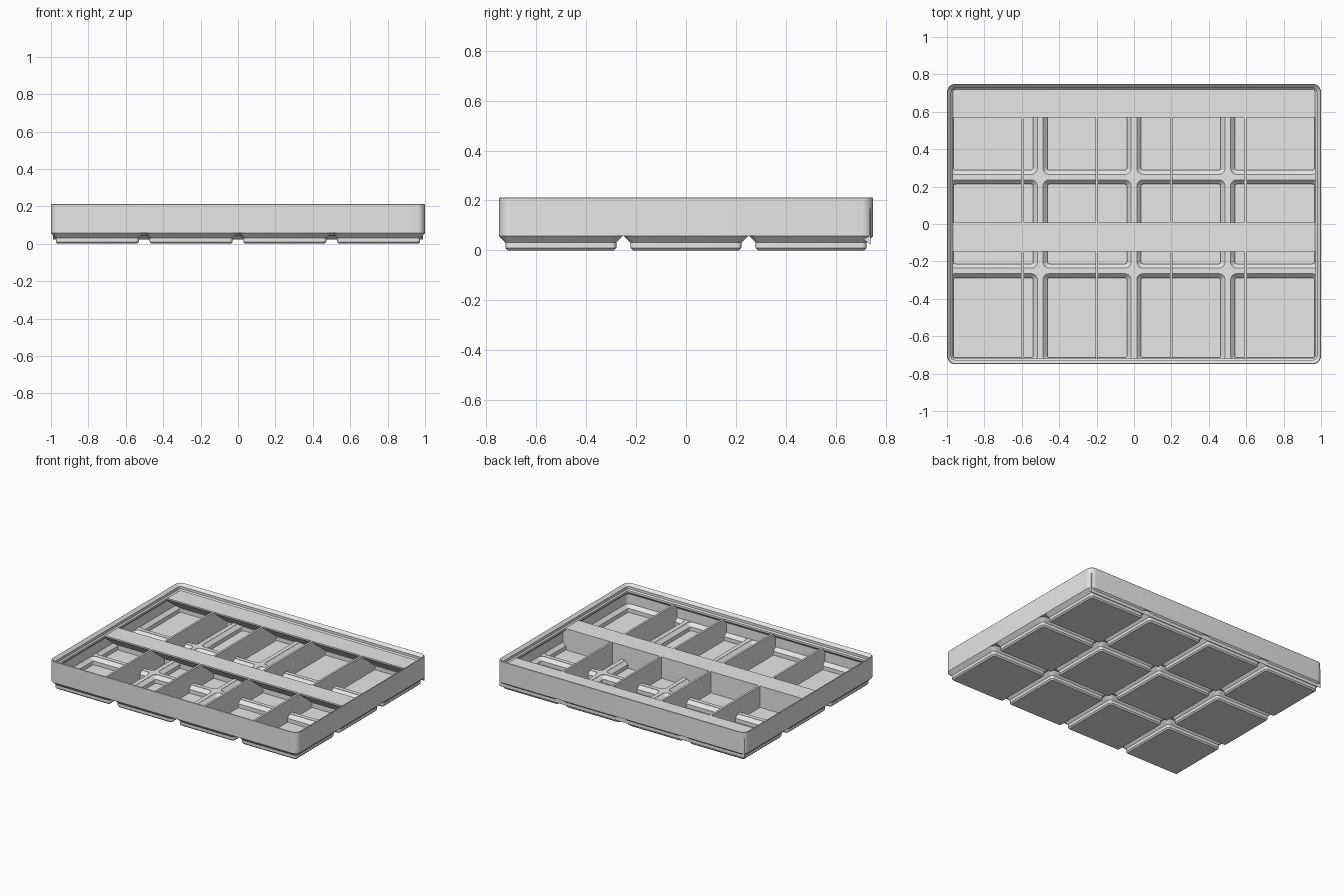
import bpy
import bmesh
import math
from mathutils import Matrix

if "Cube" in bpy.data.objects:
    bpy.data.objects.remove(bpy.data.objects["Cube"])

S = 2 / 167.5                # the tray is laid out in millimetres
PITCH = 42
HALF_X, HALF_Y = 83.75, 62.75
FOOT_X = [(i - 1.5) * PITCH for i in range(4)]
FOOT_Y = [(j - 1) * PITCH for j in range(3)]
SEAT, PLATE_TOP, RIM = 4.75, 5.4, 14.0

grey = bpy.data.materials.new("light_grey")
grey.use_nodes = True
grey.diffuse_color = (0.8, 0.8, 0.8, 1)
grey.node_tree.nodes["Principled BSDF"].inputs["Base Color"].default_value = (0.8, 0.8, 0.8, 1)


def finish(name, bm):
    bmesh.ops.recalc_face_normals(bm, faces=bm.faces)
    bmesh.ops.scale(bm, vec=(S, S, S), verts=bm.verts)
    mesh = bpy.data.meshes.new(name)
    bm.to_mesh(mesh)
    bm.free()
    mesh.materials.append(grey)
    ob = bpy.data.objects.new(name, mesh)
    bpy.context.collection.objects.link(ob)
    return ob


def rounded_loop(bm, hx, hy, r, z, cx=0, cy=0, steps=8):
    verts = []
    for k, (sx, sy) in enumerate([(1, 1), (-1, 1), (-1, -1), (1, -1)]):
        for i in range(steps + 1):
            a = math.pi / 2 * (k + i / steps)
            verts.append(bm.verts.new((cx + sx * (hx - r) + r * math.cos(a),
                                       cy + sy * (hy - r) + r * math.sin(a), z)))
    return verts


def loft(bm, loops, closed=False):
    pairs = list(zip(loops, loops[1:]))
    if closed:
        pairs.append((loops[-1], loops[0]))
    else:
        bm.faces.new(loops[0])
        bm.faces.new(loops[-1])
    for a, b in pairs:
        n = len(a)
        for i in range(n):
            j = (i + 1) % n
            bm.faces.new((a[i], a[j], b[j], b[i]))


def extrude_profile(name, points, length, along="x", offset=0):
    """Extrude an upright (horizontal, z) profile, centred on offset."""
    bm = bmesh.new()
    face = bm.faces.new([bm.verts.new((-length / 2, h, z)) for h, z in points])
    new = bmesh.ops.extrude_face_region(bm, geom=[face])["geom"]
    bmesh.ops.translate(bm, vec=(length, 0, 0),
                        verts=[v for v in new if isinstance(v, bmesh.types.BMVert)])
    bmesh.ops.translate(bm, vec=(offset, 0, 0), verts=bm.verts)
    if along == "y":
        bmesh.ops.rotate(bm, matrix=Matrix.Rotation(math.pi / 2, 3, "Z"), verts=bm.verts)
    return finish(name, bm)


def square_loops(bm, profile, cx=0, cy=0):
    return [rounded_loop(bm, h, h, r, z, cx, cy) for h, r, z in profile]


# Outer wall with stacking lip
bm = bmesh.new()
wall = [(0, SEAT), (0, 17.5), (0.3, 17.8), (0.6, 17.5), (1.9, 16.2), (1.9, 14.7),
        (2.6, RIM), (2.6, 12.8), (0.95, 11.15), (0.95, SEAT)]
loft(bm, [rounded_loop(bm, HALF_X - d, HALF_Y - d, 3.75 - d, z) for d, z in wall], closed=True)
parts = [finish("outer_wall", bm)]

# Hollow feet, one cup per grid cell
cup = [(17.8, 0.8, 0), (18.6, 1.6, 0.8), (18.6, 1.6, 2.6), (20.75, 3.75, SEAT),
       (19.25, 2.25, SEAT), (17.8, 0.8, 3.3), (17.8, 0.8, 0.95)]
bm = bmesh.new()
loft(bm, square_loops(bm, cup))
first = finish("foot", bm)
for x in FOOT_X:
    for y in FOOT_Y:
        foot = first if x == FOOT_X[0] and y == FOOT_Y[0] else first.copy()
        if foot is not first:
            bpy.context.collection.objects.link(foot)
        foot.location = (x * S, y * S, 0)
        parts.append(foot)

# Floor ridges: a plate with the foot pockets cut through
bm = bmesh.new()
loft(bm, [rounded_loop(bm, HALF_X - 0.95, HALF_Y - 0.95, 2.8, z) for z in (SEAT, PLATE_TOP)])
plate = finish("floor_ridges", bm)
bm = bmesh.new()
for x in FOOT_X:
    for y in FOOT_Y:
        loft(bm, square_loops(bm, [(18.5, 1.5, 4), (19.75, 2.75, 5.25), (19.75, 2.75, 6)], x, y))
cutter = finish("pocket_cutter", bm)
cutter.hide_render = True
mod = plate.modifiers.new("pockets", "BOOLEAN")
mod.operation, mod.solver, mod.object = "DIFFERENCE", "EXACT", cutter
bpy.context.view_layer.objects.active = plate
bpy.ops.object.modifier_apply(modifier=mod.name)
bpy.data.objects.remove(cutter)
parts.append(plate)


# Dividers: a straight upper wall plus webs that fill each pocket below it
def web(c):
    return [(c - 17.9, 0.8), (c + 17.9, 0.8), (c + 17.9, 3.3), (c + 19.85, 5.3),
            (c - 19.85, 5.3), (c - 17.9, 3.3)]


def upper(half):
    return [(-half, 5.2), (half, 5.2), (half, RIM), (-half, RIM)]


THICK = 1.2
for x in (-49.95, -16.65, 16.65, 49.95):
    # a half-turned profile axis puts the offset on x
    for n, shape in enumerate([upper(HALF_Y - 0.8)] + [web(y) for y in FOOT_Y]):
        ob = extrude_profile("cross_divider" if n == 0 else "cross_divider_web", shape, THICK, "x", x)
        parts.append(ob)
for n, shape in enumerate([upper(HALF_X - 0.8)] + [web(x) for x in FOOT_X]):
    # rotating by a quarter turn mirrors x, and the cells are symmetric
    parts.append(extrude_profile("long_divider" if n == 0 else "long_divider_web",
                                 shape, THICK, "y"))


# Label shelves with sloped undersides
def shelf(name, front, back):
    drop = (back - front) * math.tan(math.radians(38))
    profile = [(front, RIM), (back, RIM), (back, RIM - 0.9 - drop), (front, RIM - 0.9)]
    parts.append(extrude_profile(name, profile, 2 * (HALF_X - 1)))


shelf("back_label_shelf", 47.6, 61.9)
shelf("middle_label_shelf", -12.3, 0)

# Rounded corners smooth, edges crisp
bpy.ops.object.select_all(action="DESELECT")
for ob in parts:
    ob.select_set(True)
bpy.context.view_layer.objects.active = parts[0]
bpy.ops.object.shade_smooth_by_angle(angle=math.radians(30))
